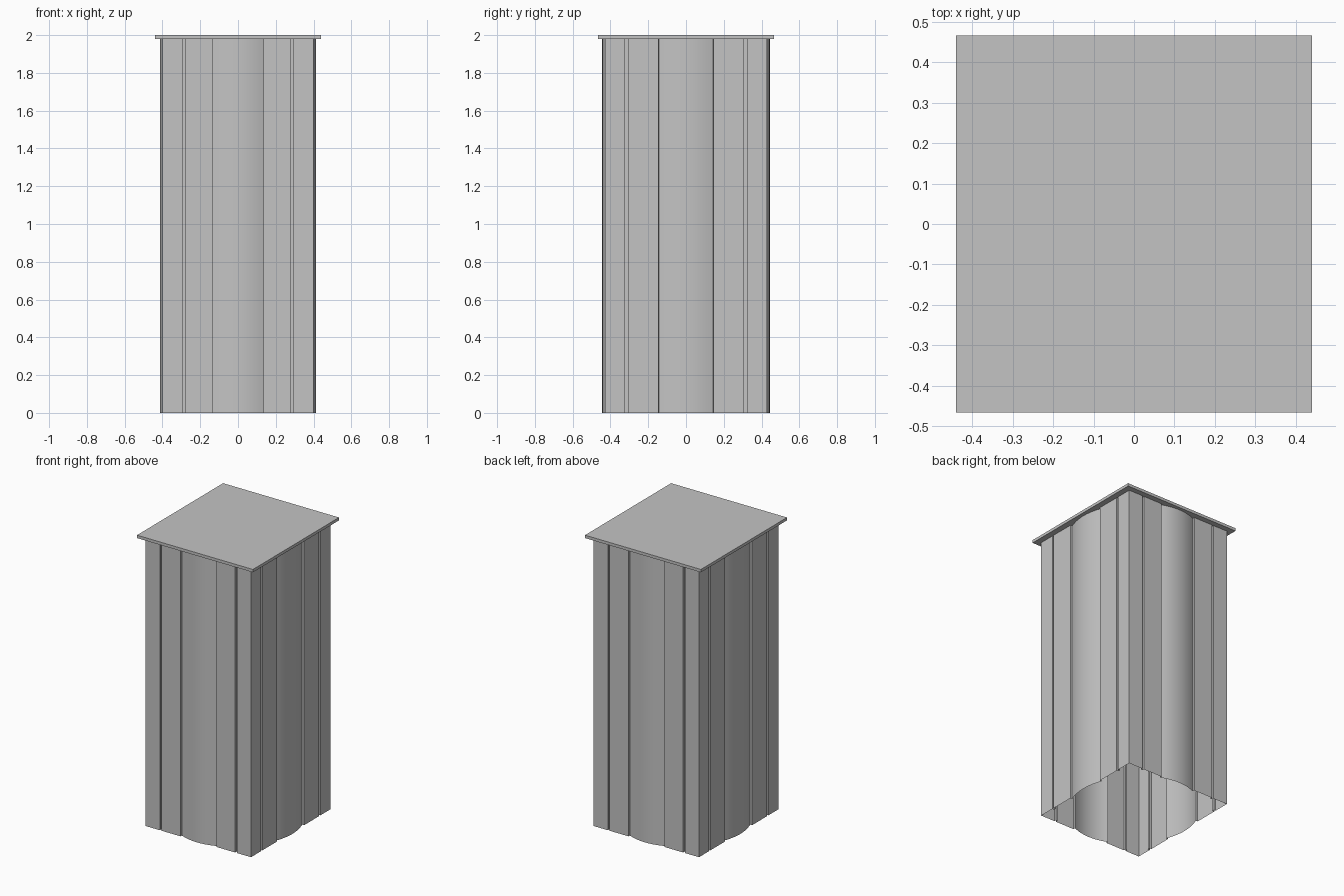
import bpy
import bmesh
from math import pi
from mathutils import Vector, Matrix

cube = bpy.data.objects.get("Cube")
if cube:
    bpy.data.objects.remove(cube, do_unlink=True)

HALF_X, HALF_Y = 0.40, 0.43      # wall planes at the corners
LID_BOTTOM, TOP = 1.98, 2.0
RELIEF, GROOVE = 0.014, 0.014    # bulge height / groove depth, groove width
ARC_STEPS = 12

grey = bpy.data.materials.new("plain_grey")
grey.use_nodes = True
colour = (0.55, 0.55, 0.55, 1)
grey.diffuse_color = colour
grey.node_tree.nodes["Principled BSDF"].inputs["Base Color"].default_value = colour


def add_object(name, bm):
    mesh = bpy.data.meshes.new(name)
    bm.to_mesh(mesh)
    bm.free()
    mesh.materials.append(grey)
    obj = bpy.data.objects.new(name, mesh)
    bpy.context.collection.objects.link(obj)
    return obj


def wall_profile(half):
    """Points (along, outward) of one wall: corner strip, groove, strip, bowed panel, mirrored."""
    outer = half - 0.115
    panel = half * 0.34
    w = GROOVE / 2
    side = [(-half, 0), (-outer - w, 0), (-outer - w, -RELIEF),
            (-outer + w, -RELIEF), (-outer + w, 0), (-panel, 0)]
    arc = []
    for i in range(ARC_STEPS + 1):
        t = 2 * i / ARC_STEPS - 1
        arc.append((t * (panel - 0.002), RELIEF - 2 * RELIEF * t * t))
    return side + arc + [(-x, y) for x, y in reversed(side)]


# Shaft: open-bottomed sheet of four grooved walls
outline = []
for k in range(4):
    half, reach = (HALF_X, HALF_Y) if k % 2 == 0 else (HALF_Y, HALF_X)
    turn = Matrix.Rotation(k * pi / 2, 3, "Z")
    for along, out in wall_profile(half)[:-1]:
        outline.append(turn @ Vector((along, -reach - out, 0)))

bm = bmesh.new()
low = [bm.verts.new(p) for p in outline]
high = [bm.verts.new(p + Vector((0, 0, LID_BOTTOM))) for p in outline]
for i in range(len(low)):
    j = (i + 1) % len(low)
    bm.faces.new((low[i], low[j], high[j], high[i]))
shaft = add_object("shaft_walls", bm)

bpy.ops.object.select_all(action="DESELECT")
shaft.select_set(True)
bpy.context.view_layer.objects.active = shaft
bpy.ops.object.shade_smooth_by_angle(angle=pi / 7)

# Lid: thin overhanging slab
bm = bmesh.new()
bmesh.ops.create_cube(bm, size=1)
bmesh.ops.scale(bm, vec=(0.88, 0.934, TOP - LID_BOTTOM), verts=bm.verts)
bmesh.ops.translate(bm, vec=(0, 0, (TOP + LID_BOTTOM) / 2), verts=bm.verts)
add_object("lid", bm)
